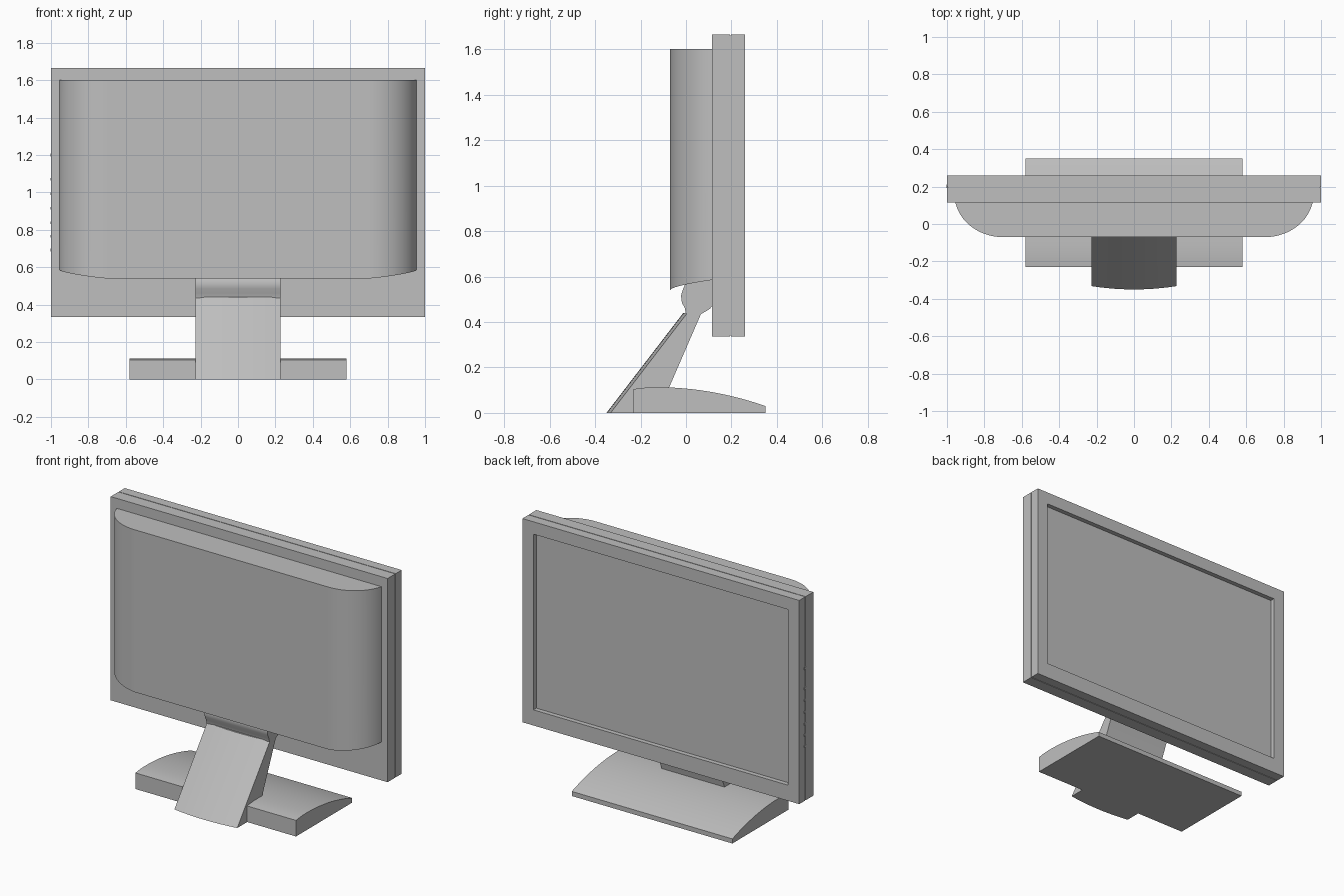
import bpy
import bmesh
import math

cube = bpy.data.objects.get("Cube")
if cube:
    bpy.data.objects.remove(cube, do_unlink=True)

grey = bpy.data.materials.new("plain_grey")
grey.use_nodes = True
colour = (0.52, 0.52, 0.52, 1)
grey.diffuse_color = colour
grey.node_tree.nodes["Principled BSDF"].inputs["Base Color"].default_value = colour


def loft(name, sections, smooth=False):
    """Skin a list of equal-length closed sections and cap both ends."""
    bm = bmesh.new()
    rings = [[bm.verts.new(p) for p in s] for s in sections]
    n = len(rings[0])
    for a, b in zip(rings, rings[1:]):
        for i in range(n):
            j = (i + 1) % n
            bm.faces.new((a[i], a[j], b[j], b[i]))
    bm.faces.new(rings[0])
    bm.faces.new(rings[-1])
    bmesh.ops.recalc_face_normals(bm, faces=bm.faces)
    mesh = bpy.data.meshes.new(name)
    bm.to_mesh(mesh)
    bm.free()
    mesh.materials.append(grey)
    obj = bpy.data.objects.new(name, mesh)
    bpy.context.scene.collection.objects.link(obj)
    if smooth:
        bpy.ops.object.select_all(action='DESELECT')
        obj.select_set(True)
        bpy.context.view_layer.objects.active = obj
        bpy.ops.object.shade_smooth_by_angle(angle=math.radians(30))
    return obj


def rect(y, half, low, high):
    """Upright rectangle at depth y."""
    return [(-half, y, low), (half, y, low), (half, y, high), (-half, y, high)]


def extrude_x(name, profile, half, smooth=False):
    """Extrude a (y, z) profile sideways."""
    return loft(name, [[(x, y, z) for y, z in profile] for x in (-half, half)], smooth)


# Panel housing with a seam groove and a recessed screen opening
LOW, HIGH = 0.335, 1.665


def outer(y, inset=0.0):
    return rect(y, 1 - inset, LOW + inset, HIGH - inset)


def opening(y):
    return rect(y, 0.92, LOW + 0.102, HIGH - 0.081)


loft("panel_housing", [outer(0.115), outer(0.194), outer(0.194, 0.005),
                       outer(0.198, 0.005), outer(0.198), outer(0.26),
                       opening(0.26), opening(0.228)])
loft("screen", [opening(0.224), opening(0.23)])

# Rear shell with rounded sides and a bottom edge that curves up to the panel
shell = []
start = math.asin(0.045 / 0.23)
STEPS = 20
for i in range(STEPS + 1):
    t = start + (math.pi / 2 - start) * i / STEPS
    y = 0.16 - 0.23 * math.sin(t)
    rise = max(0.0, (y + 0.07) / 0.185) ** 0.6
    shell.append(rect(y, 0.70 + 0.26 * math.cos(t), 0.54 + 0.045 * rise, 1.6))
loft("rear_shell", shell, smooth=True)

# Control buttons down one side
for k, z in enumerate((1.2, 1.07, 0.993, 0.915, 0.838, 0.765, 0.692)):
    button = rect(0.212, 0.003, z - 0.007, z + 0.007), rect(0.23, 0.003, z - 0.007, z + 0.007)
    obj = loft(f"button_{k + 1}", button)
    obj.location = (-1, -0.02, 0)

# Foot with an arched top
arch = [(-0.23, 0.105)]
for i in range(1, 17):
    y = -0.23 + 0.58 * i / 16
    d = y + 0.13
    arch.append((y, 0.113 - (0.8 if d < 0 else 0.36) * d * d))
extrude_x("foot", [(0.35, 0), (-0.23, 0)] + arch, 0.58, smooth=True)

# Leaning neck with a slightly bowed front
HALF = 0.227
neck = []
for i in range(13):
    x = HALF * (i / 6 - 1)
    bow = 0.018 * (x / HALF) ** 2
    profile = [(-0.35 + bow, 0), (-0.012 + bow, 0.44), (0.068, 0.44),
               (-0.075, 0.11), (-0.075, 0)]
    neck.append([(x, y, z) for y, z in profile])
loft("neck", neck, smooth=True)

# Hinge joining the neck to the panel
hinge = [(0.0, 0.435), (-0.005, 0.46), (-0.018, 0.485), (-0.022, 0.515),
         (-0.015, 0.54), (0.0, 0.575), (0.118, 0.59), (0.118, 0.475),
         (0.105, 0.458), (0.088, 0.447), (0.066, 0.435)]
extrude_x("hinge", hinge, HALF, smooth=True)
